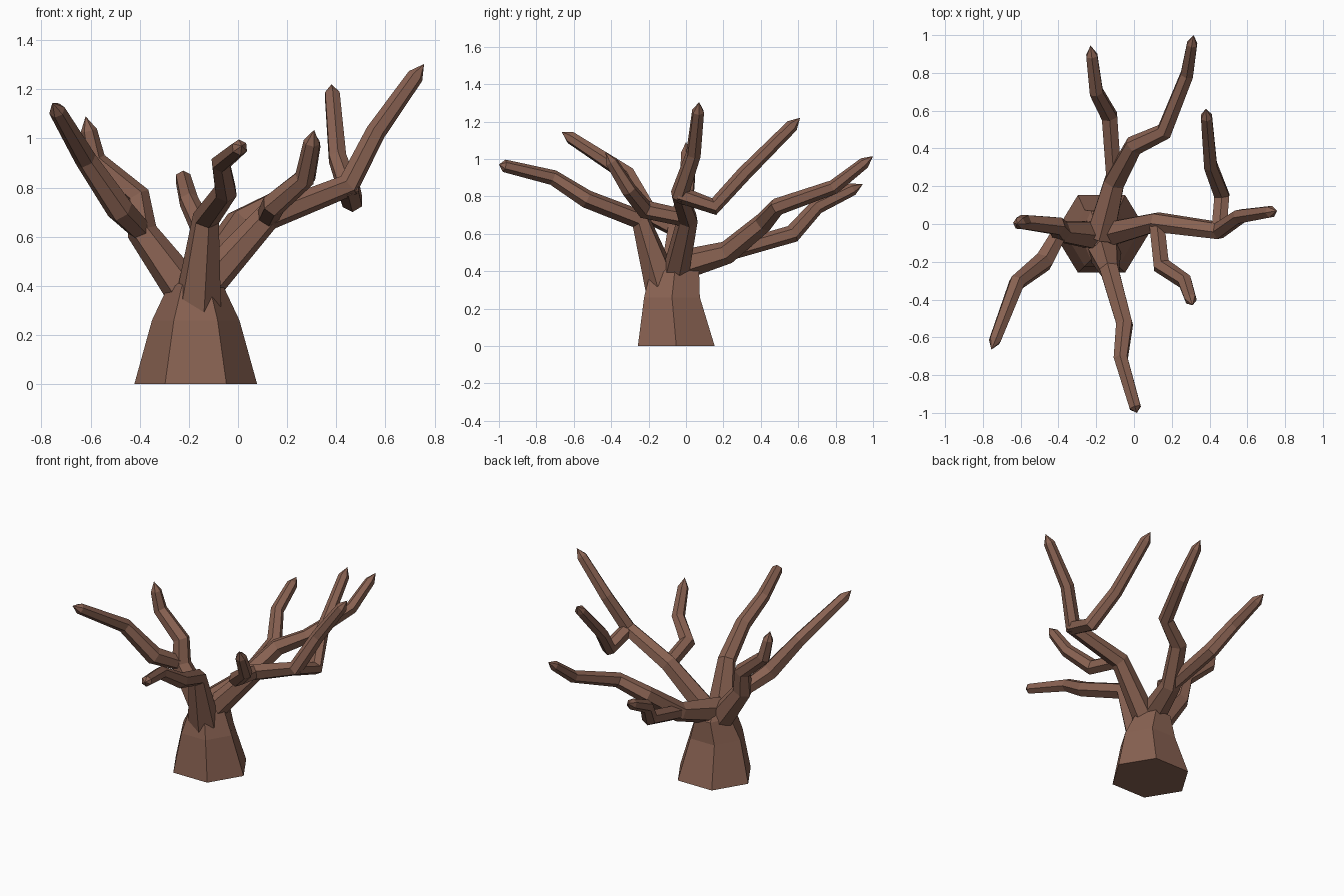
import bpy, bmesh, math
from mathutils import Vector

cube = bpy.data.objects.get("Cube")
if cube:
    bpy.data.objects.remove(cube, do_unlink=True)

# one flat bark colour
bark = bpy.data.materials.new("brown bark")
bark.use_nodes = True
colour = (0.25, 0.122, 0.084, 1)
bark.diffuse_color = colour
bsdf = bark.node_tree.nodes["Principled BSDF"]
bsdf.inputs["Base Color"].default_value = colour
bsdf.inputs["Roughness"].default_value = 0.9

SIDES = 6


def finish(name, bm):
    bmesh.ops.recalc_face_normals(bm, faces=bm.faces)
    mesh = bpy.data.meshes.new(name)
    bm.to_mesh(mesh)
    bm.free()
    mesh.materials.append(bark)
    bpy.context.collection.objects.link(bpy.data.objects.new(name, mesh))


def add_ring(bm, centre, u, v, turn=0.0):
    """Six corners around a centre, along the half axes u and v."""
    angles = [math.tau * (i + turn) / SIDES for i in range(SIDES)]
    return [bm.verts.new(centre + u * math.cos(a) + v * math.sin(a)) for a in angles]


def bridge(bm, rings):
    """Quads between neighbouring rings, and a cap on the first."""
    for a, b in zip(rings, rings[1:]):
        for i in range(SIDES):
            j = (i + 1) % SIDES
            bm.faces.new((a[i], a[j], b[j], b[i]))
    bm.faces.new(rings[0])


def trunk(name, levels):
    """Stacked hexagons given as (y, z, radius x, radius y)."""
    bm = bmesh.new()
    rings = [add_ring(bm, Vector((-0.172, y, z)), Vector((rx, 0, 0)), Vector((0, ry, 0)))
             for y, z, rx, ry in levels]
    bridge(bm, rings)
    bm.faces.new(rings[-1])
    finish(name, bm)


def branch(name, start, *bends, base=0.046, thick=0.056, thin=0.034, tip=0.06):
    """Six-sided limb that tapers evenly from its first bend to a pointed tip."""
    pts = [Vector(p) for p in (start, *bends)]
    end = pts[-1]
    # the last ring stands a short way before the tip
    pts[-1] = end + (pts[-2] - end).normalized() * tip
    dirs = [(b - a).normalized() for a, b in zip(pts, pts[1:])]
    steps = len(pts) - 2
    radii = [base] + [thick + (thin - thick) * k / steps for k in range(steps + 1)]
    bm = bmesh.new()
    side = dirs[0].cross(Vector((0, 0, 1)))
    rings = []
    for k, (p, r) in enumerate(zip(pts, radii)):
        along = (dirs[max(k - 1, 0)] + dirs[min(k, steps)]).normalized()
        side = (side - along * side.dot(along)).normalized()
        rings.append(add_ring(bm, p, side * r, along.cross(side) * r, 0.5))
    bridge(bm, rings)
    point = bm.verts.new(end)
    for i in range(SIDES):
        bm.faces.new((rings[-1][i], rings[-1][(i + 1) % SIDES], point))
    finish(name, bm)


# flared trunk
trunk("trunk", [(-0.052, 0.0, 0.25, 0.237), (-0.075, 0.26, 0.178, 0.172),
                (-0.06, 0.40, 0.112, 0.15), (-0.05, 0.45, 0.07, 0.07)])

# points where boughs fork from the limbs
right_fork = (-0.39, -0.04, 0.62)
left_fork = (0.12, 0.01, 0.68)
left_elbow = (0.45, -0.035, 0.81)
back_fork = (-0.105, 0.22, 0.50)

# front limb
branch("front_limb", (-0.165, -0.12, 0.30), (-0.13, -0.245, 0.675), (-0.05, -0.53, 0.785),
       (-0.07, -0.71, 0.90), (0.015, -1.0, 0.97), base=0.1, tip=0.03)

# right limb and its bough
branch("right_limb", (-0.20, -0.06, 0.36), right_fork, (-0.41, -0.01, 0.765),
       (-0.58, 0.01, 0.91), (-0.62, 0.0, 1.09), base=0.085, thick=0.062)
branch("right_front_bough", right_fork, (-0.48, -0.20, 0.71), (-0.62, -0.31, 0.915),
       (-0.755, -0.665, 1.145))

# left limb and its boughs
branch("left_limb", (-0.16, -0.06, 0.37), left_fork, left_elbow, (0.56, 0.04, 1.025),
       (0.757, 0.07, 1.303), base=0.075)
branch("left_front_bough", left_fork, (0.145, -0.22, 0.73), (0.27, -0.305, 0.835),
       (0.31, -0.43, 1.035), thick=0.05)
branch("left_back_bough", left_elbow, (0.465, 0.15, 0.745), (0.405, 0.31, 0.92),
       (0.38, 0.61, 1.22), thick=0.046)

# back limb and its bough
branch("back_limb", (-0.18, -0.07, 0.42), back_fork, (0.0, 0.415, 0.66), (0.16, 0.49, 0.745),
       (0.28, 0.79, 0.85), (0.315, 1.0, 1.015), base=0.085, thick=0.062, thin=0.031)
branch("back_bough", back_fork, (-0.13, 0.57, 0.60), (-0.20, 0.70, 0.745),
       (-0.23, 0.945, 0.865), thick=0.048)
